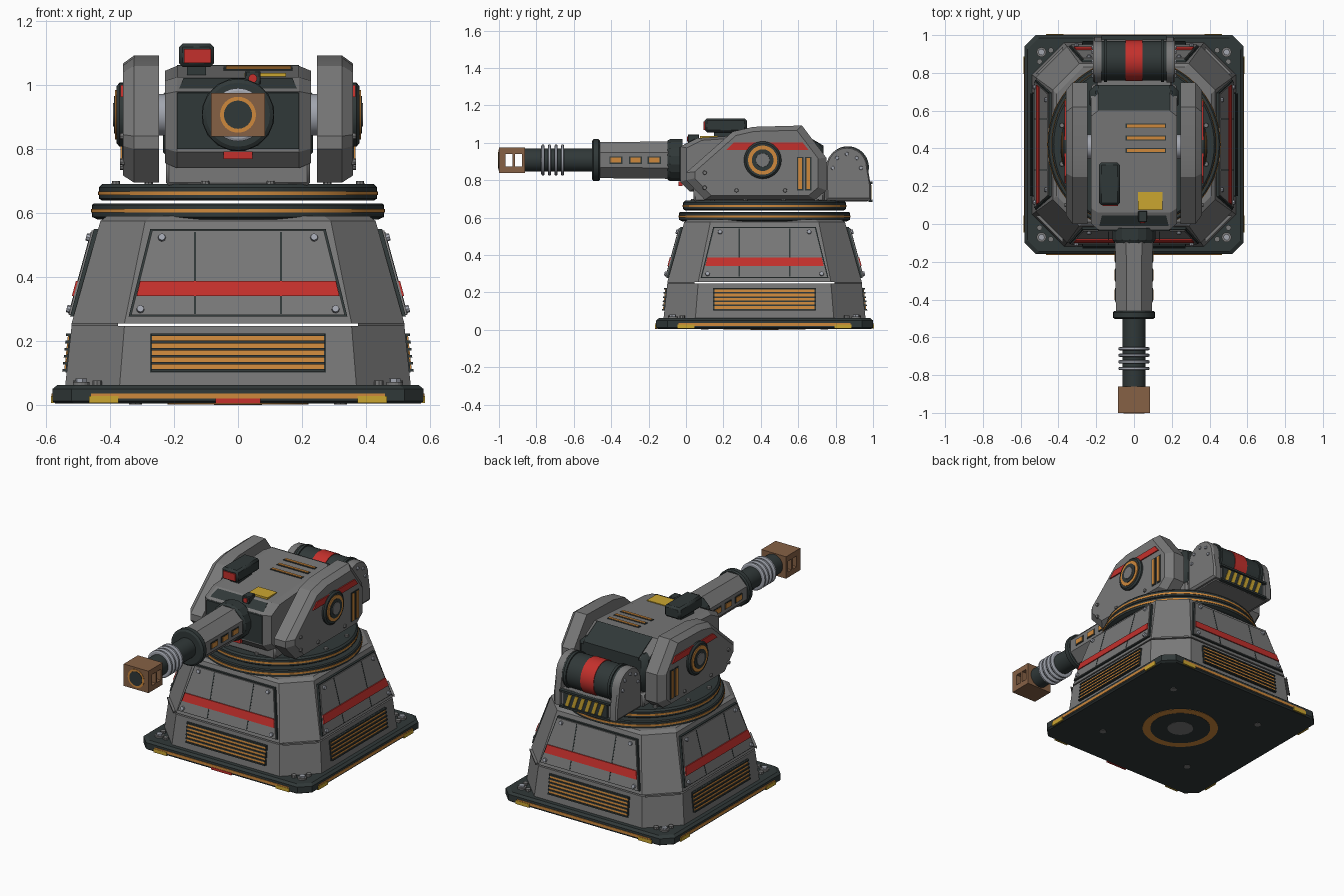
import bpy, bmesh
from math import sin, cos, pi
from mathutils import Vector

if "Cube" in bpy.data.objects:
    bpy.data.objects.remove(bpy.data.objects["Cube"])


def material(name, r, g, b):
    m = bpy.data.materials.new(name)
    m.use_nodes = True
    m.diffuse_color = (r, g, b, 1)
    m.node_tree.nodes["Principled BSDF"].inputs["Base Color"].default_value = (r, g, b, 1)
    return m


GREY = material("armour grey", .19, .19, .19)
DARK = material("dark metal", .03, .04, .04)
RED = material("warning red", .55, .03, .025)
ORANGE = material("orange trim", .62, .25, .045)
YELLOW = material("yellow paint", .6, .38, .03)
BROWN = material("bronze brown", .24, .12, .06)
STEEL = material("light steel", .36, .38, .43)

CY = .42      # centre of the pedestal along y
GUN = .907    # height of the gun axis


def loft(name, rings, mat):
    """Skin matching rings of points and cap both ends."""
    bm = bmesh.new()
    vs = [[bm.verts.new(p) for p in ring] for ring in rings]
    n = len(vs[0])
    for a, b in zip(vs, vs[1:]):
        for i in range(n):
            bm.faces.new((a[i], a[(i + 1) % n], b[(i + 1) % n], b[i]))
    bm.faces.new(vs[0])
    bm.faces.new(vs[-1])
    bmesh.ops.recalc_face_normals(bm, faces=bm.faces)
    me = bpy.data.meshes.new(name)
    bm.to_mesh(me)
    bm.free()
    me.materials.append(mat)
    ob = bpy.data.objects.new(name, me)
    bpy.context.collection.objects.link(ob)
    return ob


def lathe(name, origin, axis, profile, mat, n=40, phase=0):
    """Profile of (radius, distance along axis) turned about the axis."""
    o, a = Vector(origin), Vector(axis).normalized()
    u = a.orthogonal().normalized()
    w = a.cross(u)
    ang = [2 * pi * (i + phase) / n for i in range(n)]
    return loft(name, [[o + a * t + r * (u * cos(q) + w * sin(q)) for q in ang]
                       for r, t in profile], mat)


def box(name, x0, x1, y0, y1, z0, z1, mat, bevel=0):
    ob = loft(name, [[(x0, y0, z), (x1, y0, z), (x1, y1, z), (x0, y1, z)] for z in (z0, z1)], mat)
    if bevel:
        m = ob.modifiers.new("bevel", "BEVEL")
        m.width, m.segments = bevel, 1
    return ob


def side_slab(name, layers, mat):
    """Layers of (x, [(y, z), ...]) stacked along x."""
    return loft(name, [[(x, y, z) for y, z in pts] for x, pts in layers], mat)


def inset(pts, f):
    cy = sum(p[0] for p in pts) / len(pts)
    cz = sum(p[1] for p in pts) / len(pts)
    return [(cy + (y - cy) * f, cz + (z - cz) * f) for y, z in pts]


# ---- pedestal helpers ----
def depth(z):
    return .54 - .02 * (z - .06) / .19 if z < .25 else .52 - .09 * (z - .25) / .33


def octagon(h, c, z):
    q = [(h, h - c), (h - c, h), (c - h, h), (-h, h - c),
         (-h, c - h), (c - h, -h), (h - c, -h), (h, c - h)]
    return [(x, y + CY, z) for x, y in q]


def turned(x, d, z, k):
    p = (x, -d)
    for _ in range(k):
        p = (-p[1], p[0])
    return Vector((p[0], p[1] + CY, z))


def plate(name, mat, xb, xt, z0, z1, o0, o1, k, mid=0):
    """Plate on wall k, half widths xb below and xt above, from offset o0 to o1."""
    loft(name, [[turned(mid + x, depth(z) + o, z, k) for x, z in
                 ((-xb, z0), (xb, z0), (xt, z1), (-xt, z1))] for o in (o0, o1)], mat)


# ---- base plate ----
loft("base_plate", [octagon(.57, .06, .004), octagon(.58, .06, .012),
                    octagon(.58, .06, .05), octagon(.565, .06, .062)], DARK)
for nm, r, z, m in (("underside_ring", .22, .002, ORANGE), ("underside_disc", .175, .001, DARK),
                    ("underside_hub", .075, 0, GREY)):
    lathe(nm, (0, CY, z), (0, 0, 1), [(r, 0), (r, .006)], m)

# ---- pedestal body, split by a narrow gap ----
loft("pedestal_lower", [octagon(.54, .17, .06), octagon(.52, .165, .247)], GREY)
loft("pedestal_upper", [octagon(.52, .165, .255), octagon(.43, .14, .575), octagon(.41, .14, .59)], GREY)
for sx in (-1, 1):
    for sy in (-1, 1):
        corner = [(.375, .375), (.52, .375), (.375, .52)]
        loft("corner_spacer", [[(sx * x, CY + sy * y, z) for x, y in corner] for z in (.246, .256)], GREY)
        # corner bolts and pads
        lathe("base_bolt", (sx * .49, CY + sy * .49, .06), (0, 0, 1), [(.026, 0), (.026, .012)], GREY, 16)
        lathe("base_bolt_head", (sx * .49, CY + sy * .49, .07), (0, 0, 1), [(.018, 0), (.018, .012)], STEEL, 6)
        lathe("underside_bolt", (sx * .32, CY + sy * .32, .001), (0, 0, 1), [(.02, 0), (.02, .006)], GREY, 8)

# ---- details on each wall ----
for k in range(4):
    def rim(name, mat, x0, x1, z0, z1, out):
        loft(name, [[turned(x, d, z, k) for x, z in ((x0, z0), (x1, z0), (x1, z1), (x0, z1))]
                    for d in (.575, out)], mat)
    rim("base_stripe", ORANGE, -.46, .46, .02, .036, .583)
    for s in (-1, 1):
        rim("base_corner_mark", YELLOW, s * .42 - .046, s * .42 + .046, .006, .028, .585)
    if k == 0:
        rim("base_front_mark", RED, -.07, .07, .005, .02, .585)
    # louvred vent
    plate("vent_back", DARK, .275, .275, .102, .224, -.002, .004, k)
    for i in range(6):
        z = .104 + i * .0222
        plate("vent_fin", DARK, .272, .272, z, z + .008, 0, .014, k)
        if i < 5:
            plate("vent_slat", ORANGE, .268, .268, z + .008, z + .0222, 0, .008, k)
    # armour panel with stripe, seams and bolts
    plate("panel_edge", DARK, .342, .274, .276, .55, -.002, .012, k)
    plate("panel", GREY, .334, .268, .281, .545, 0, .018, k)
    for s in (-1, 1):
        plate("panel_seam", DARK, .003, .003, .285, .541, .01, .0195, k, s * .135)
        for x, z in ((.305, .298), (.238, .522)):
            p = turned(s * x, depth(z) + .015, z, k)
            q = turned(s * x, depth(z) + .03, z + .004, k)
            lathe("panel_bolt", p, q - p, [(.013, 0), (.011, .014)], STEEL, 8)
        p = turned(s * .44, .5, .06, k)
        lathe("foot_bolt", p, (0, 0, 1), [(.015, 0), (.015, .016)], GREY, 8)
    plate("panel_stripe", RED, .317, .306, .34, .387, .017, .024, k)

# ---- turntable rings ----
lathe("lower_ring", (0, CY, 0), (0, 0, 1), [(.44, .58), (.457, .588), (.457, .625), (.45, .63)], DARK, 64)
lathe("lower_ring_stripe", (0, CY, 0), (0, 0, 1), [(.46, .601), (.46, .612)], ORANGE, 64)
lathe("upper_ring", (0, CY, 0), (0, 0, 1), [(.425, .639), (.435, .645), (.435, .68), (.425, .69)], DARK, 64)
lathe("upper_ring_stripe", (0, CY, 0), (0, 0, 1), [(.438, .656), (.438, .667)], ORANGE, 64)
for i in range(12):
    a = 2 * pi * (i + .5) / 12
    lathe("ring_bolt", (.395 * cos(a), CY + .395 * sin(a), .688), (0, 0, 1), [(.014, 0), (.012, .012)], GREY, 8)

# ---- turret hull ----
box("hull_base", -.225, .225, .04, .74, .685, .77, GREY, .01)
hull = [(-.03, .79), (-.03, .98), (.06, 1.025), (.6, 1.06), (.73, .98), (.73, .74), (.02, .74)]
waist = [(y, min(z, 1.0)) for y, z in hull]
side_slab("hull", [(-.19, hull), (-.225, waist), (.225, waist), (.19, hull)][:1]
          + [(.19, hull)], GREY)
for s in (-1, 1):
    side_slab("hull_side", [(s * .185, hull), (s * .19, hull), (s * .228, inset(hull, .9))], GREY)
box("hull_rear_cover", -.235, .235, .6, .735, .76, 1.0, DARK, .03)
loft("rear_slope", [[(x, .6, 1.063), (x, .735, .985), (x, .735, .95), (x, .6, .95)] for x in (-.19, .19)], DARK)
loft("front_face", [[(s * .19, -.036, .8) , (s * .19, -.036, .975), (s * .17, .045, 1.022), (s * .19, .0, .8)]
                    for s in (-1, 1)], DARK)
box("chin_mark", -.045, .045, -.04, -.02, .768, .792, RED)

# roof fittings
for y in (.39, .455, .52):
    z = 1.025 + (y - .06) * .065
    box("roof_slot_frame", -.045, .17, y - .013, y + .013, z - .01, z + .003, DARK)
    box("roof_slot", -.038, .165, y - .008, y + .008, z - .01, z + .006, ORANGE)
box("roof_plate", .02, .15, .075, .17, 1.02, 1.037, YELLOW)
box("sight_mount", -.16, -.1, .15, .28, 1.02, 1.06, DARK)
box("sight_box", -.185, -.075, .1, .325, 1.056, 1.13, DARK, .012)
box("sight_lens", -.168, -.085, .094, .11, 1.068, 1.113, RED)
box("sensor", .022, .07, .01, .07, .99, 1.045, DARK, .004)
lathe("sensor_lens", (.046, .012, 1.02), (0, -1, 0), [(.014, 0), (.014, .007)], RED, 12)

# ---- cheek armour on both sides ----
cheek = [(0, .8), (0, .84), (.25, 1.06), (.36, 1.085), (.62, 1.092),
         (.75, .92), (.75, .745), (.69, .695), (.1, .695)]
for s in (-1, 1):
    side_slab("cheek", [(s * .247, cheek), (s * .325, cheek), (s * .36, inset(cheek, .88))], GREY)
    lathe("axle", (s * .2, .41, GUN), (s, 0, 0), [(.065, 0), (.065, .06)], STEEL)
    lathe("hub", (s * .355, .41, GUN), (s, 0, 0), [(.1, 0), (.1, .015), (.09, .024)], DARK)
    lathe("hub_ring", (s * .37, .41, GUN), (s, 0, 0), [(.078, 0), (.078, .014)], ORANGE)
    lathe("hub_cap", (s * .37, .41, GUN), (s, 0, 0), [(.058, 0), (.058, .017)], DARK)
    lathe("hub_core", (s * .37, .41, GUN), (s, 0, 0), [(.042, 0), (.036, .02)], GREY)
    side_slab("cheek_stripe", [(s * x, [(.215, .962), (.255, 1.0), (.625, 1.0), (.655, .962)])
                               for x in (.35, .367)], RED)
    for y in (.61, .653):
        box("cheek_slot_frame", *sorted((s * .35, s * .363)), y - .017, y + .017, .745, .925, DARK)
        box("cheek_slot", *sorted((s * .35, s * .367)), y - .01, y + .01, .752, .918, ORANGE)
    for y, z in ((.1, .76), (.1, .84), (.53, .745), (.27, .745)):
        lathe("cheek_bolt", (s * .355, y, z), (s, 0, 0), [(.012, 0), (.01, .014)], GREY, 8)

# ---- gun ----
F = (0, -1, 0)
A = (0, 0, GUN)
lathe("gun_mount", A, F, [(.115, .02), (.115, .085), (.105, .1)], DARK, 16, .5)
lathe("gun_sleeve", A, F, [(.108, .09), (.104, .47)], GREY, 8, .5)
lathe("gun_collar", A, F, [(.105, .46), (.112, .468), (.112, .495), (.1, .503)], DARK, 24)
lathe("barrel", A, F, [(.062, .49), (.062, .87)], DARK)
for t in (.66, .695, .73, .765):
    lathe("cooling_ring", A, F, [(.075, t - .009), (.083, t - .005), (.083, t + .005), (.075, t + .009)], STEEL)
for s in (-1, 1):
    for y in (-.375, -.27, -.17):
        box("sleeve_light_frame", *sorted((s * .08, s * .101)), y - .035, y + .035, GUN - .02, GUN + .02, DARK)
        box("sleeve_light", *sorted((s * .08, s * .104)), y - .028, y + .028, GUN - .014, GUN + .014, ORANGE)

# muzzle brake, open through both sides
for y0, y1 in ((-1, -.965), (-.928, -.914), (-.878, -.86)):
    box("muzzle_wall", -.085, .085, y0, y1, GUN - .068, GUN + .068, BROWN)
for z0, z1 in ((-.068, -.034), (.034, .068)):
    box("muzzle_rail", -.085, .085, -.995, -.862, GUN + z0, GUN + z1, BROWN)
lathe("muzzle_ring", (0, -.99, GUN), F, [(.056, 0), (.056, .012)], ORANGE)
lathe("muzzle_bore", (0, -.99, GUN), F, [(.044, 0), (.044, .014)], DARK)

# ---- rear drum and carrier ----
box("drum_carrier", -.2, .2, .72, .975, .685, .79, GREY, .008)
X = (1, 0, 0)
lathe("drum", (0, .865, .868), X, [(.105, -.18), (.105, .18)], DARK)
lathe("drum_band", (0, .865, .868), X, [(.109, -.045), (.109, .045)], RED)
arch = [(.75, .69), (.99, .69), (.99, .76)] + [
    (.86 + .112 * cos(i * pi / 12), .865 + .112 * sin(i * pi / 12)) for i in range(13)]
for s in (-1, 1):
    side_slab("drum_end", [(s * .172, arch), (s * .208, arch), (s * .218, inset(arch, .93))], GREY)
    for a in range(5):
        q = a * pi / 4
        lathe("drum_bolt", (s * .214, .86 + .075 * cos(q), .865 + .075 * sin(q)), (s, 0, 0),
              [(.011, 0), (.009, .012)], STEEL, 8)
    lathe("drum_clamp", (s * .15, .865, .868), X, [(.113, -.008), (.113, .008)], DARK)

# hazard board
box("hazard_board", -.15, .15, .97, .988, .692, .782, DARK)
for i in range(6):
    x = -.135 + i * .045
    loft("hazard_stripe", [[(x + .025, y, .7), (x + .047, y, .7), (x + .022, y, .774), (x, y, .774)]
                           for y in (.985, .992)], YELLOW)
for z in (.69, .786):
    box("hazard_rail", -.172, .172, .975, .998, z - .006, z + .006, DARK)

# ---- shading ----
bpy.ops.object.select_all(action="DESELECT")
for ob in bpy.context.collection.objects:
    if ob.type == "MESH":
        ob.select_set(True)
        bpy.context.view_layer.objects.active = ob
bpy.ops.object.shade_smooth_by_angle(angle=.35)
